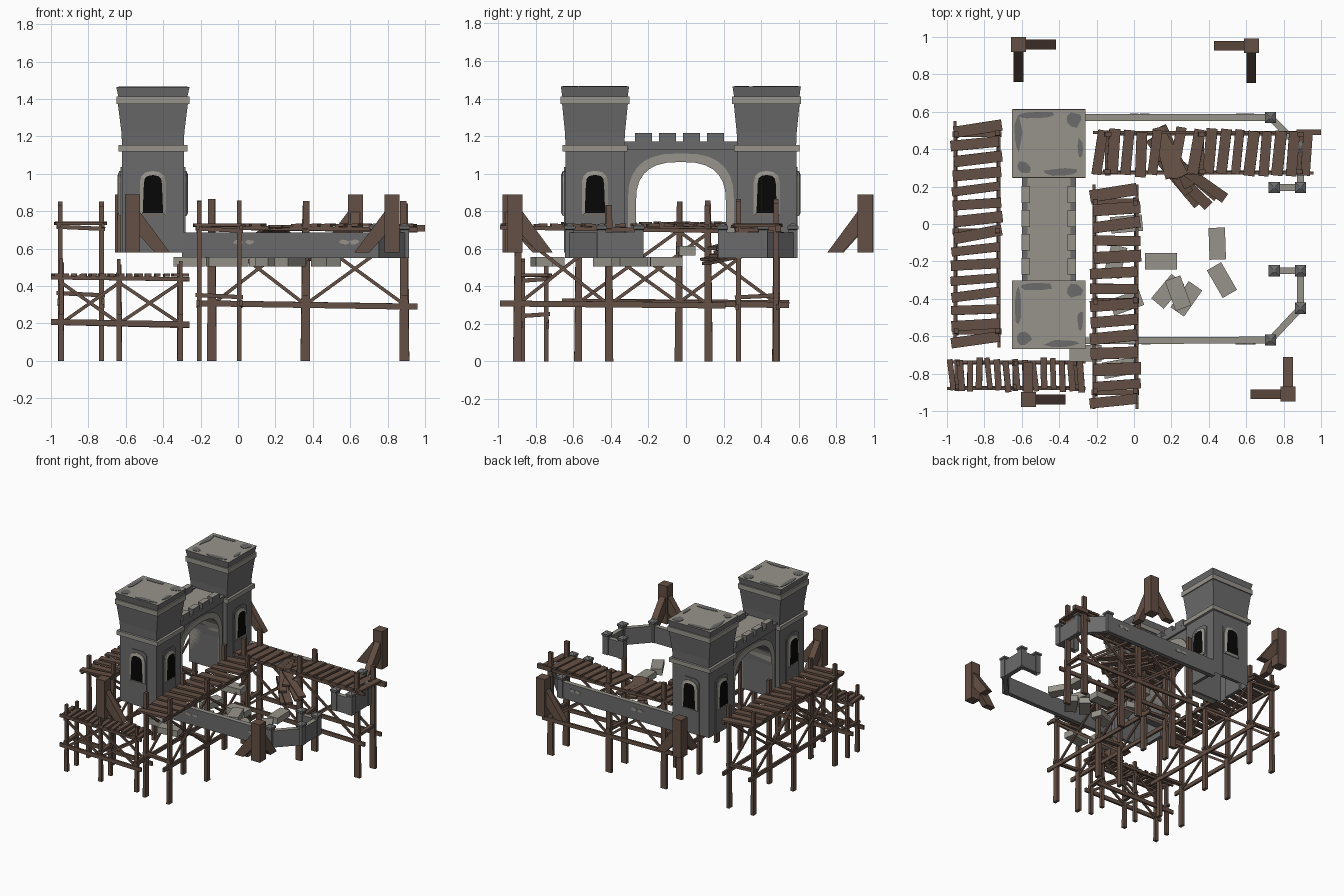
import bpy, bmesh, math, random
from mathutils import Matrix, Vector

if "Cube" in bpy.data.objects:
    bpy.data.objects.remove(bpy.data.objects["Cube"])
random.seed(4)


def material(name, r, g, b):
    mat = bpy.data.materials.new(name)
    mat.use_nodes = True
    mat.diffuse_color = (r, g, b, 1)
    shader = next(n for n in mat.node_tree.nodes if n.type == 'BSDF_PRINCIPLED')
    shader.inputs["Base Color"].default_value = (r, g, b, 1)
    shader.inputs["Roughness"].default_value = 0.9
    return mat


STONE = material("grey stone", .145, .145, .147)
PALE = material("pale stone", .31, .295, .26)
WOOD = material("brown wood", .128, .08, .059)
BLACK = material("window black", .002, .002, .002)


def finish(name, bm, *mats):
    bmesh.ops.recalc_face_normals(bm, faces=bm.faces)
    mesh = bpy.data.meshes.new(name)
    bm.to_mesh(mesh)
    bm.free()
    for mat in mats:
        mesh.materials.append(mat)
    obj = bpy.data.objects.new(name, mesh)
    bpy.context.collection.objects.link(obj)
    return obj


def turn(angle, axis='Z'):
    return Matrix.Rotation(math.radians(angle), 4, axis)


def move(x, y, z=0):
    return Matrix.Translation((x, y, z))


def box(bm, matrix, size):
    scale = Matrix.Diagonal((*size, 1))
    bmesh.ops.create_cube(bm, size=1, matrix=matrix @ scale)


def beam(bm, a, b, width, depth, matrix=Matrix()):
    """Square timber from a to b."""
    a, b = matrix @ Vector(a), matrix @ Vector(b)
    d = b - a
    rot = d.to_track_quat('X', 'Z').to_matrix().to_4x4()
    box(bm, Matrix.Translation((a + b) / 2) @ rot, (d.length, width, depth))


def prism(bm, points, y0, y1, matrix=Matrix()):
    """Extrude an (x, z) outline from y0 to y1 and return the y1 face."""
    rings = [[bm.verts.new(matrix @ Vector((x, y, z))) for x, z in points] for y in (y0, y1)]
    n = len(points)
    bm.faces.new(rings[0])
    for i in range(n):
        bm.faces.new([r[j] for r, j in ((rings[0], i), (rings[0], (i + 1) % n),
                                        (rings[1], (i + 1) % n), (rings[1], i))])
    return bm.faces.new(rings[1])


def loft(bm, x, y, rings):
    """Stack of rectangles (half x, half y, z), open below."""
    prev = None
    for hx, hy, z in rings:
        ring = [bm.verts.new((x + sx * hx, y + sy * hy, z))
                for sx, sy in ((-1, -1), (1, -1), (1, 1), (-1, 1))]
        if prev:
            for i in range(4):
                j = (i + 1) % 4
                bm.faces.new((prev[i], prev[j], ring[j], ring[i]))
        prev = ring
    bm.faces.new(prev)


def arch(half, base, spring, top, n=12, power=1.0):
    pts = [(-half, base)]
    for i in range(n + 1):
        t = math.pi * (1 - i / n)
        c, s = math.cos(t), math.sin(t)
        pts.append((half * math.copysign(abs(c) ** power, c), spring + (top - spring) * s ** power))
    return pts + [(half, base)]


def pale_tops(obj, lowest):
    """Upward faces above a height take the second material."""
    for p in obj.data.polygons:
        if p.normal.z > .9 and p.center.z > lowest:
            p.material_index = 1


def patch(bm, x, y, z, rx, ry):
    ring = []
    for i in range(9):
        t, r = math.tau * i / 9, random.uniform(.75, 1.2)
        ring.append((x + rx * r * math.cos(t), z + ry * r * math.sin(t)))
    prism(bm, ring, y - .002, y + .002)


# Towers with window bays on the three outer sides
TX, BASE = -.455, .58
for name, ty, inner in (("front_tower", -.485, 180), ("back_tower", .43, 0)):
    bm = bmesh.new()
    loft(bm, TX, ty, [(.166, .158, BASE), (.166, .158, 1.13), (.165, .157, 1.15), (.168, .16, 1.22),
                      (.178, .168, 1.3), (.188, .176, 1.38), (.184, .174, 1.41), (.196, .182, 1.464)])
    pale_tops(finish(name + "_body", bm, STONE, PALE), 1.4)
    bm = bmesh.new()
    box(bm, move(TX, ty, 1.136), (.37, .348, .035))
    box(bm, move(TX, ty, 1.392), (.39, .368, .04))
    finish(name + "_bands", bm, PALE)
    bays, frames = bmesh.new(), bmesh.new()
    for angle in (0, 90, 180, 270):
        if angle == inner:
            continue
        half = .166 if angle % 180 else .158
        m = move(TX, ty) @ turn(angle)
        prism(bays, [(-.08, BASE), (.08, BASE), (.08, 1.01), (.05, 1.035), (-.05, 1.035), (-.08, 1.01)],
              -half + .02, -half - .007, m)
        hole = prism(frames, arch(.07, .775, .95, 1.015, 6, .85), -half, -half - .014, m)
        frames.normal_update()
        bmesh.ops.inset_region(frames, faces=[hole], thickness=.022, depth=0)
        hole.material_index = 1
        bmesh.ops.translate(frames, verts=hole.verts, vec=-hole.normal * .008)
    finish(name + "_bays", bays, STONE)
    finish(name + "_windows", frames, PALE, BLACK)
    # Worn areas on the roof edge
    bm = bmesh.new()
    for dx, dy, rx, ry in ((-.165, .06, .02, .1), (-.07, .153, .1, .02), (.14, .13, .04, .04),
                           (.07, -.153, .09, .02), (-.135, -.13, .04, .035), (.168, -.03, .016, .06)):
        patch(bm, dx, 0, dy, rx, ry)
    bm.transform(move(TX, ty, 1.465) @ turn(-90, 'X'))
    finish(name + "_roof_wear", bm, STONE)

# Gate arch between the towers
GY = -.027
gate = move(TX, GY) @ turn(90)
bm = bmesh.new()
opening = arch(.24, BASE, .84, 1.062, 14, .75)
prism(bm, [(.305, BASE), (.305, 1.14), (-.305, 1.14), (-.305, BASE)] + opening, -.13, .13, gate)
box(bm, move(TX, GY, 1.145), (.29, .6, .04))
pale_tops(finish("gate_arch", bm, STONE, PALE), 1.1)
bm = bmesh.new()
prism(bm, arch(.283, BASE, .85, 1.108, 14, .75) + opening[::-1], -.137, .137, gate)
finish("gate_trim", bm, PALE)
bm = bmesh.new()
for side in (-1, 1):
    box(bm, move(TX + side * .13, GY, 1.16), (.03, .6, .024))
    for i in range(4):
        box(bm, move(TX + side * .123, GY - .007 + (i - 1.5) * .128, 1.192), (.045, .09, .05))
pale_tops(finish("gate_battlements", bm, STONE, PALE), 1.2)

# Low walls, corner posts
walls, posts = bmesh.new(), bmesh.new()
for path in ([(-.3, -.625), (.73, -.62), (.89, -.45), (.89, -.25), (.75, -.25)],
             [(-.3, .57), (.73, .57), (.89, .41), (.89, .195), (.75, .195)]):
    for a, b in zip(path, path[1:]):
        beam(walls, (*a, .618), (*b, .618), .036, .136)
    for x, y in path[1:]:
        loft(posts, x, y, [(.024, .024, .55), (.024, .024, .70), (.03, .03, .705),
                           (.03, .03, .72), (.006, .006, .735)])
pale_tops(finish("low_walls", walls, STONE, PALE), .6)
finish("wall_posts", posts, STONE)
bm = bmesh.new()
for x in (0, .06, .57, .62):
    patch(bm, x, -.642, .635, .025, .013)
    patch(bm, x, .589, .635, .025, .013)
finish("wall_wear", bm, PALE)

# Corner pylons with two sloping braces
for name, x, y, sx, sy in (("front_right_pylon", -.565, -.938, 1, 1), ("front_left_pylon", .823, -.91, -1, 1),
                           ("back_right_pylon", -.617, .96, 1, -1), ("back_left_pylon", .627, .953, -1, -1)):
    bm = bmesh.new()
    box(bm, move(x, y, .735), (.08, .08, .31))
    slope = [(.03, .68), (.03, .81), (.2, .58), (.12, .58)]
    prism(bm, [(sx * u, z) for u, z in slope], -.026, .026, move(x, y))
    prism(bm, [(sy * u, z) for u, z in slope], -.026, .026, move(x, y) @ turn(90))
    finish(name, bm, WOOD)


# Scaffold walkways: u runs along, v across
def scaffold(name, m, half, stations, start, end, deck, low, top, leg, count, plank, skew, skip=()):
    frame, planks = bmesh.new(), bmesh.new()
    for side in (-1, 1):
        v = side * (half - .02)
        # Tapered flat legs
        for u in stations:
            lean, h = u + random.uniform(-.008, .008), top + random.uniform(-.02, .02)
            prism(frame, [(u - leg / 2, 0), (u + leg / 2, 0), (lean + leg * .33, h), (lean - leg * .33, h)],
                  v - .0125, v + .0125, m)
        w = v + side * .008
        for z, h in ((low, .032), (deck - .02, .022)):
            beam(frame, (start, w, z + .008), (end, w, z - random.uniform(0, .012)), .016, h, m)
        for a, b in zip(stations, stations[1:]):
            for z0, z1 in ((low, deck - .04), (deck - .04, low)):
                beam(frame, (a, v, z0), (b, v, z1), .012, .018, m)
    for u in stations:
        for z in (low + .04, deck - .03):
            beam(frame, (u, -half, z), (u, half, z + .012), .03, .022, m)
    finish(name + "_frame", frame, WOOD)
    for i in range(count):
        if i in skip:
            continue
        u = start + (end - start) * (i + .5) / count
        spin = turn(skew + random.uniform(-5, 5)) @ turn(random.uniform(-3, 3), 'Y')
        box(planks, m @ move(u, random.uniform(-.012, .012), deck) @ spin,
            (plank * random.uniform(.85, 1.1), half * 2, .016))
    finish(name + "_planks", planks, WOOD)


scaffold("right_walkway", move(-.84, 0) @ turn(90), .13, (-.575, -.04, .48), -.66, .55,
         .735, .31, .84, .042, 15, .056, 7)
scaffold("low_walkway", move(0, -.808), .083, (-.945, -.635, -.31), -1, -.26,
         .458, .2, .53, .03, 15, .032, 3)
scaffold("middle_walkway", move(-.1, 0) @ turn(90), .127, (-.9, -.41, .12), -.99, .21,
         .725, .3, .84, .045, 14, .06, 4)
scaffold("back_walkway", move(0, .38), .12, (-.14, .36, .89), -.22, .96,
         .725, .3, .85, .052, 16, .056, -7, (5, 6))
bm = bmesh.new()
box(bm, move(.935, .49, .708), (.13, .03, .035))
finish("loose_end_board", bm, WOOD)

# Collapsed planks under the gap
bm = bmesh.new()
for i, (x, y, angle) in enumerate(((.23, .24, -50), (.27, .22, -44), (.31, .26, -40),
                                   (.19, .31, -55), (.34, .24, -35), (.22, .36, -65))):
    box(bm, move(x, y, .55 + i * .02) @ turn(angle) @ turn(9, 'Y'), (.36, .058, .016))
for x, angle in ((.16, 105), (.23, 80), (.2, 118)):
    box(bm, move(x, .38, .7) @ turn(angle) @ turn(8, 'Y'), (.28, .055, .016))
finish("fallen_planks", bm, WOOD)

# Scattered stone blocks
bm = bmesh.new()
for x, y, z, angle in ((.445, -.105, .53, 92), (.145, -.2, .53, 0), (.47, -.3, .53, 120), (.18, -.36, .53, 50),
                       (.235, -.37, .58, 110), (.28, -.4, .53, 55), (-.04, 0, .59, 5), (-.1, -.2, .53, 75),
                       (-.04, -.42, .53, 20), (-.26, -.69, .53, 0), (-.08, -.77, .53, 10)):
    box(bm, move(x, y, z) @ turn(angle), (.17, .088, .05))
finish("stone_blocks", bm, PALE)
